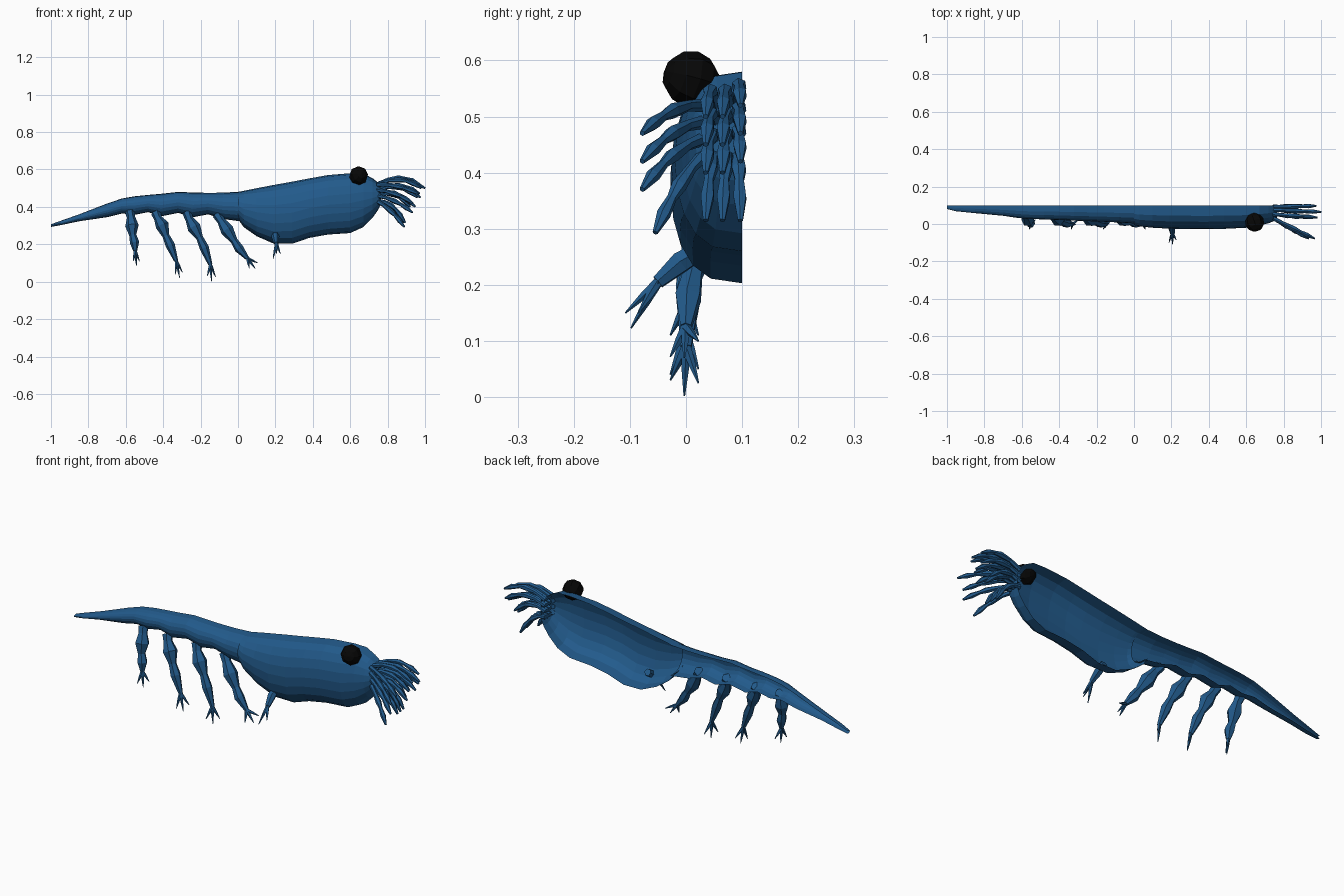
import bpy, bmesh, math, random
from mathutils import Vector, Matrix

random.seed(4)
OPEN_Y = 0.1          # the body is a half shell, open on this plane


def material(name, color):
    m = bpy.data.materials.new(name)
    m.diffuse_color = (*color, 1)
    return m


BLUE = material("shell_blue", (0.016, 0.103, 0.26))
BLACK = material("eye_black", (0.002, 0.002, 0.002))


def finish(bm, name, mat):
    mesh = bpy.data.meshes.new(name)
    bm.to_mesh(mesh)
    bm.free()
    mesh.materials.append(mat)
    ob = bpy.data.objects.new(name, mesh)
    bpy.context.collection.objects.link(ob)
    return ob


def half_shell(name, stations, cap_front=False, sides=10, power=0.7):
    """Loft open half rings; each station is x, bottom, top, half width."""
    bm = bmesh.new()
    rings = []
    for x, lo, hi, w in stations:
        ring = []
        for i in range(sides + 1):
            t = math.pi * (i / sides - 0.5)
            y = OPEN_Y - w * max(math.cos(t), 0) ** power
            z = (lo + hi) / 2 + (hi - lo) / 2 * math.sin(t)
            ring.append(bm.verts.new((x, y, z)))
        rings.append(ring)
    for a, b in zip(rings, rings[1:]):
        for i in range(sides):
            bm.faces.new((a[i], b[i], b[i + 1], a[i + 1]))
    if cap_front:
        bm.faces.new(rings[-1][::-1])
    return finish(bm, name, BLUE)


def tube(bm, points, radii, sides=6):
    """Add a closed limb of varying thickness along a path."""
    pts = [Vector(p) for p in points]
    rings = []
    for i, (p, r) in enumerate(zip(pts, radii)):
        d = (pts[min(i + 1, len(pts) - 1)] - pts[max(i - 1, 0)]).normalized()
        u = d.cross(Vector((0, 1, 0.15))).normalized()
        v = d.cross(u)
        rings.append([bm.verts.new(p + r * (u * math.cos(k * math.tau / sides)
                                            + v * math.sin(k * math.tau / sides)))
                      for k in range(sides)])
    for a, b in zip(rings, rings[1:]):
        for k in range(sides):
            n = (k + 1) % sides
            bm.faces.new((a[k], a[n], b[n], b[k]))
    bm.faces.new(rings[0][::-1])
    bm.faces.new(rings[-1])
    bmesh.ops.recalc_face_normals(bm, faces=bm.faces)


def forked_leg(name, path, radii, tips):
    """Jointed leg ending in thin spikes."""
    bm = bmesh.new()
    tube(bm, path, radii)
    end = Vector(path[-1])
    for tip in tips:
        tip = Vector(tip)
        tube(bm, [end, end.lerp(tip, 0.45), tip], [0.009, 0.007, 0.0015], 5)
    finish(bm, name, BLUE)


# Front shell
half_shell("carapace", [
    (0.00, 0.335, 0.480, 0.105), (0.03, 0.292, 0.486, 0.113),
    (0.10, 0.243, 0.500, 0.120), (0.19, 0.204, 0.517, 0.125),
    (0.29, 0.203, 0.535, 0.127), (0.38, 0.234, 0.552, 0.128),
    (0.48, 0.252, 0.570, 0.126), (0.60, 0.260, 0.580, 0.120),
    (0.67, 0.292, 0.579, 0.108), (0.72, 0.342, 0.553, 0.096),
    (0.75, 0.385, 0.530, 0.084), (0.765, 0.42, 0.515, 0.065)], cap_front=True)

# Segmented tail, tapering to the rear
half_shell("abdomen", [
    (-1.00, 0.293, 0.307, 0.020), (-0.95, 0.302, 0.325, 0.032),
    (-0.85, 0.323, 0.360, 0.042), (-0.70, 0.345, 0.418, 0.056),
    (-0.62, 0.365, 0.445, 0.068), (-0.55, 0.358, 0.457, 0.074),
    (-0.48, 0.372, 0.464, 0.075), (-0.41, 0.350, 0.470, 0.078),
    (-0.32, 0.368, 0.480, 0.082), (-0.24, 0.345, 0.477, 0.085),
    (-0.16, 0.360, 0.475, 0.088), (-0.08, 0.335, 0.476, 0.092),
    (0.02, 0.322, 0.482, 0.098)])

# Swimming legs: x, z of each joint, then x, z of three spike tips
legs = [
    ([(-0.578, 0.375), (-0.572, 0.345), (-0.567, 0.30), (-0.563, 0.25), (-0.553, 0.21), (-0.55, 0.165)],
     [(-0.56, 0.11), (-0.543, 0.085), (-0.527, 0.11)]),
    ([(-0.44, 0.37), (-0.428, 0.34), (-0.405, 0.30), (-0.385, 0.245), (-0.362, 0.195), (-0.33, 0.11)],
     [(-0.335, 0.04), (-0.312, 0.02), (-0.297, 0.05)]),
    ([(-0.272, 0.37), (-0.26, 0.335), (-0.235, 0.29), (-0.205, 0.235), (-0.18, 0.18), (-0.147, 0.09)],
     [(-0.165, 0.03), (-0.142, 0.002), (-0.12, 0.025)]),
    ([(-0.112, 0.36), (-0.09, 0.325), (-0.058, 0.275), (-0.02, 0.218), (0.005, 0.178), (0.05, 0.125)],
     [(0.06, 0.072), (0.093, 0.07), (0.105, 0.10)]),
]
for n, (path, tips) in enumerate(legs):
    ys = [0.05, 0.036, 0.022, 0.012, 0.004, 0.0]
    forked_leg(f"swimming_leg_{n + 1}",
               [(x, y, z) for (x, z), y in zip(path, ys)],
               [0.026, 0.022, 0.036, 0.019, 0.025, 0.011],
               [(x, y, z) for (x, z), y in zip(tips, (-0.028, -0.003, 0.022))])

# Small leg under the front shell, pointing outwards
forked_leg("side_leg",
           [(0.20, 0.03, 0.265), (0.20, -0.01, 0.24), (0.205, -0.05, 0.205)],
           [0.018, 0.021, 0.013],
           [(0.187, -0.098, 0.123), (0.206, -0.108, 0.15), (0.226, -0.085, 0.15)])

# Fan of drooping feelers on the face
columns = [(0.092, 0.097), (0.075, 0.065), (0.052, 0.035), (0.030, -0.078)]
rows = [(0.520, 0.500, 0.985), (0.490, 0.450, 0.98),
        (0.460, 0.400, 0.96), (0.430, 0.315, 0.90)]
bm = bmesh.new()
for r, (z0, z1, x1) in enumerate(rows):
    for c, (y0, y1) in enumerate(columns):
        a = Vector((0.745, y0, z0))
        drop = 0.030 if c == 3 and r < 3 else 0.0
        if c == 3 and r == 3:
            y1, drop = -0.055, 0.022
        tip_x = x1 - random.uniform(0, 0.05) if (r, c) != (0, 1) else 1.0
        b = Vector((tip_x, y1, z1 - drop + (0.02 if c == 0 and r < 3 else 0)))
        pts = []
        for t in (0, 0.25, 0.5, 0.65, 0.82, 1):
            p = a.lerp(b, t)
            p.z += (0.14 if c < 3 else 0.06) * t * (1 - t)
            pts.append(p)
        tube(bm, pts, [0.012, 0.010, 0.014, 0.009, 0.013, 0.005])
finish(bm, "feelers", BLUE)

# Faceted eye
bm = bmesh.new()
bmesh.ops.create_uvsphere(bm, u_segments=8, v_segments=6, radius=0.051)
bmesh.ops.rotate(bm, verts=bm.verts, matrix=Matrix.Rotation(math.radians(75), 3, 'X'))
bmesh.ops.rotate(bm, verts=bm.verts, matrix=Matrix.Rotation(math.radians(20), 3, 'Z'))
bmesh.ops.translate(bm, verts=bm.verts, vec=(0.645, 0.009, 0.567))
finish(bm, "eye", BLACK)
